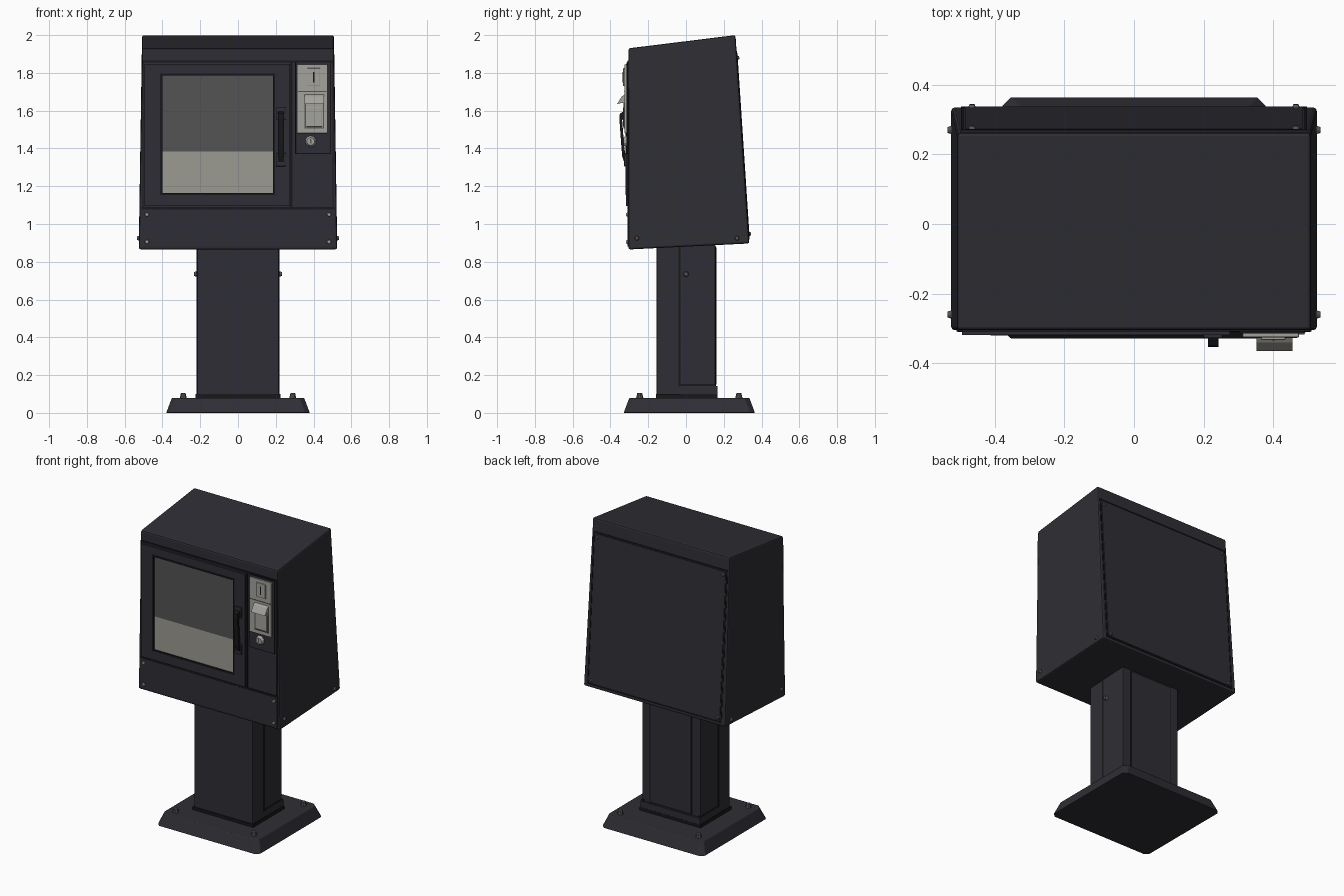
import bpy, bmesh, math
from mathutils import Vector, Matrix

cube = bpy.data.objects.get("Cube")
if cube:
    bpy.data.objects.remove(cube)


def material(name, r, g, b):
    m = bpy.data.materials.new(name)
    m.use_nodes = True
    m.diffuse_color = (r, g, b, 1)
    m.node_tree.nodes["Principled BSDF"].inputs["Base Color"].default_value = (r, g, b, 1)
    return m


BODY = material("dark_paint", 0.027, 0.027, 0.035)
SEAM = material("seam_black", 0.009, 0.009, 0.011)
GLASS = material("window_grey", 0.09, 0.088, 0.09)
PAPER = material("paper_grey", 0.33, 0.325, 0.29)
METAL = material("worn_metal", 0.37, 0.365, 0.33)
BOLT = material("bolt_grey", 0.09, 0.09, 0.095)


def finish(name, bm, mat, bevel=0.0):
    bmesh.ops.recalc_face_normals(bm, faces=bm.faces)
    mesh = bpy.data.meshes.new(name)
    bm.to_mesh(mesh)
    bm.free()
    mesh.materials.append(mat)
    ob = bpy.data.objects.new(name, mesh)
    bpy.context.collection.objects.link(ob)
    if bevel:
        mod = ob.modifiers.new("soft_edges", "BEVEL")
        mod.width = bevel
        mod.segments = 2
    return ob


def box(name, x, y, z, mat, bevel=0.0):
    """Box from (low, high) ranges on each axis."""
    bm = bmesh.new()
    bmesh.ops.create_cube(bm, size=1)
    for v in bm.verts:
        v.co = Vector([r[0] if c < 0 else r[1] for c, r in zip(v.co, (x, y, z))])
    return finish(name, bm, mat, bevel)


def loft(name, lower, upper, mat, bevel=0.0):
    """Solid between two matching rings of points."""
    bm = bmesh.new()
    a = [bm.verts.new(p) for p in lower]
    b = [bm.verts.new(p) for p in upper]
    bm.faces.new(a)
    bm.faces.new(b)
    for i in range(len(a)):
        j = (i + 1) % len(a)
        bm.faces.new((a[i], a[j], b[j], b[i]))
    return finish(name, bm, mat, bevel)


def frame(name, x, y, z, w, mat):
    """Four bars around the inside of a rectangle facing y."""
    (x0, x1), (z0, z1) = x, z
    return [box(name + "_left", (x1 - w, x1), y, z, mat),
            box(name + "_right", (x0, x0 + w), y, z, mat),
            box(name + "_top", (x0 + w, x1 - w), y, (z1 - w, z1), mat),
            box(name + "_bottom", (x0 + w, x1 - w), y, (z0, z0 + w), mat)]


def stud(name, pos, axis, radius=0.012, height=0.012, mat=BOLT):
    """Domed bolt head pointing along an axis."""
    bm = bmesh.new()
    rot = Vector(axis).to_track_quat("Z", "Y").to_matrix().to_4x4()
    bmesh.ops.create_cone(bm, cap_ends=True, segments=10, radius1=radius,
                          radius2=radius * 0.65, depth=height,
                          matrix=Matrix.Translation(pos) @ rot)
    return finish(name, bm, mat)


# Base plate with sloping edges and clipped corners
def base_ring(inset, z):
    hx, y0, y1, c = 0.38 - inset, -0.33 + inset, 0.365 - inset, 0.025
    return [(-hx + c, y0, z), (hx - c, y0, z), (hx, y0 + c, z), (hx, y1 - c, z),
            (hx - c, y1, z), (-hx + c, y1, z), (-hx, y1 - c, z), (-hx, y0 + c, z)]


loft("base_plate", base_ring(0, 0), base_ring(0.03, 0.08), BODY, 0.004)
for x in (-0.29, 0.29):
    for y in (-0.245, 0.28):
        stud("base_bolt", (x, y, 0.09), (0, 0, 1), 0.02, 0.03)

# Pedestal with side and rear access panels
box("pedestal", (-0.217, 0.217), (-0.155, 0.155), (0.07, 0.89), BODY, 0.005)
box("pedestal_foot", (-0.225, 0.225), (-0.16, 0.168), (0.08, 0.1), SEAM)
box("pedestal_rear_tab", (-0.219, 0.219), (-0.03, 0.167), (0.08, 0.142), BODY)
box("pedestal_rear_panel", (-0.15, 0.15), (0.15, 0.162), (0.15, 0.875), BODY)
for s in (-1, 1):
    side = sorted((s * 0.2, s * 0.219))
    box("pedestal_side_seam", side, (-0.039, -0.029), (0.14, 0.88), SEAM)
    box("pedestal_side_sill", side, (-0.035, 0.157), (0.142, 0.152), SEAM)
    box("pedestal_rear_seam", sorted((s * 0.15, s * 0.158)), (0.15, 0.158),
        (0.14, 0.88), SEAM)
    stud("pedestal_bolt", (s * 0.223, 0, 0.735), (s, 0, 0), 0.016, 0.02)

# Cabinet: leaning back, sloping roof, slightly wider at the bottom
lower = [(-0.525, -0.305, 0.865), (0.525, -0.305, 0.865),
         (0.525, 0.335, 0.897), (-0.525, 0.335, 0.897)]
upper = [(-0.508, -0.305, 1.93), (0.508, -0.305, 1.93),
         (0.508, 0.262, 2.0), (-0.508, 0.262, 2.0)]
loft("cabinet", lower, upper, BODY, 0.01)

# Front lines, lower panel and its bolts
FRONT = (-0.309, -0.295)
box("roof_seam", (-0.505, 0.505), FRONT, (1.856, 1.866), SEAM)
box("lower_panel_seam", (-0.51, 0.51), FRONT, (1.078, 1.09), SEAM)
box("lower_panel", (-0.508, 0.508), (-0.31, -0.295), (0.88, 1.078), BODY, 0.003)
for s in (-1, 1):
    box("front_edge_seam", sorted((s * 0.499, s * 0.506)), FRONT, (1.09, 1.856), SEAM)
    for z in (0.905, 1.05):
        stud("lower_panel_bolt", (s * 0.482, -0.312, z), (0, -1, 0), 0.012, 0.01, METAL)
    # Bolts low on the side walls
    for y in (-0.26, 0.27):
        stud("cabinet_side_bolt", (s * 0.527, y, 0.925), (s, 0, 0), 0.014, 0.016)

# Door frame around the window
door_y = (-0.318, -0.3)
box("door_top", (-0.494, 0.276), door_y, (1.79, 1.848), BODY)
box("door_bottom", (-0.494, 0.276), door_y, (1.094, 1.16), BODY)
box("door_right", (-0.494, -0.405), door_y, (1.16, 1.79), BODY)
box("door_left", (0.19, 0.276), door_y, (1.16, 1.79), BODY)
box("door_gap", (0.276, 0.288), FRONT, (1.09, 1.856), SEAM)
frame("window_rim", (-0.412, 0.197), (-0.32, -0.305), (1.153, 1.797), 0.011, SEAM)
box("window_glass", (-0.405, 0.19), (-0.312, -0.304), (1.385, 1.79), GLASS)
box("window_paper", (-0.405, 0.19), (-0.312, -0.304), (1.16, 1.385), PAPER)

# Door handle: a bowed grip on two mounts
for z in (1.34, 1.585):
    box("handle_mount", (0.2, 0.254), (-0.328, -0.31), (z - 0.035, z + 0.035), BODY, 0.004)
grip = [(-0.322, 1.31), (-0.338, 1.36), (-0.343, 1.42), (-0.353, 1.56), (-0.35, 1.585),
        (-0.322, 1.6), (-0.322, 1.57), (-0.338, 1.55), (-0.328, 1.42), (-0.322, 1.37)]
loft("handle_grip", [(0.212, y, z) for y, z in grip],
     [(0.243, y, z) for y, z in grip], SEAM)

# Coin unit: backing, metal face, slot, return chute and lock
box("coin_backing", (0.305, 0.487), (-0.315, -0.3), (1.372, 1.856), BODY, 0.003)
frame("coin_backing_edge", (0.303, 0.489), (-0.313, -0.3), (1.37, 1.858), 0.006, SEAM)
box("coin_face", (0.312, 0.474), (-0.326, -0.31), (1.48, 1.845), METAL, 0.004)
box("coin_slot_plate", (0.365, 0.435), (-0.333, -0.32), (1.73, 1.825), METAL, 0.003)
box("coin_slot", (0.397, 0.404), (-0.335, -0.328), (1.75, 1.805), SEAM)
box("coin_face_seam", (0.318, 0.468), (-0.328, -0.32), (1.7, 1.705), BOLT)
hood = [(-0.32, 1.69), (-0.34, 1.675), (-0.365, 1.635), (-0.345, 1.64), (-0.32, 1.64)]
loft("return_hood", [(0.352, y, z) for y, z in hood],
     [(0.455, y, z) for y, z in hood], METAL)
frame("return_chute_edge", (0.353, 0.455), (-0.33, -0.32), (1.505, 1.64), 0.006, BOLT)
box("return_flap", (0.362, 0.446), (-0.333, -0.32), (1.514, 1.62), METAL, 0.004)
stud("lock_barrel", (0.385, -0.322, 1.437), (0, -1, 0), 0.032, 0.02, METAL)
box("lock_keyhole", (0.382, 0.388), (-0.334, -0.33), (1.425, 1.449), BOLT)

# Rear panel seams and bolts, tilted to follow the back wall
tilt = math.atan2(0.073, 1.103)
rear = frame("rear_seam", (-0.497, 0.497), (-0.008, 0.003), (0.02, 1.02), 0.008, SEAM)
rear.append(box("rear_panel", (-0.485, 0.485), (-0.008, 0.004), (0.032, 1.008), BODY))
for x in (-0.465, 0.465):
    for z in (0.05, 0.985):
        rear.append(stud("rear_bolt", (x, 0.007, z), (0, 1, 0), 0.012, 0.01))
for ob in rear:
    ob.location = (0, 0.335, 0.897)
    ob.rotation_euler.x = tilt
